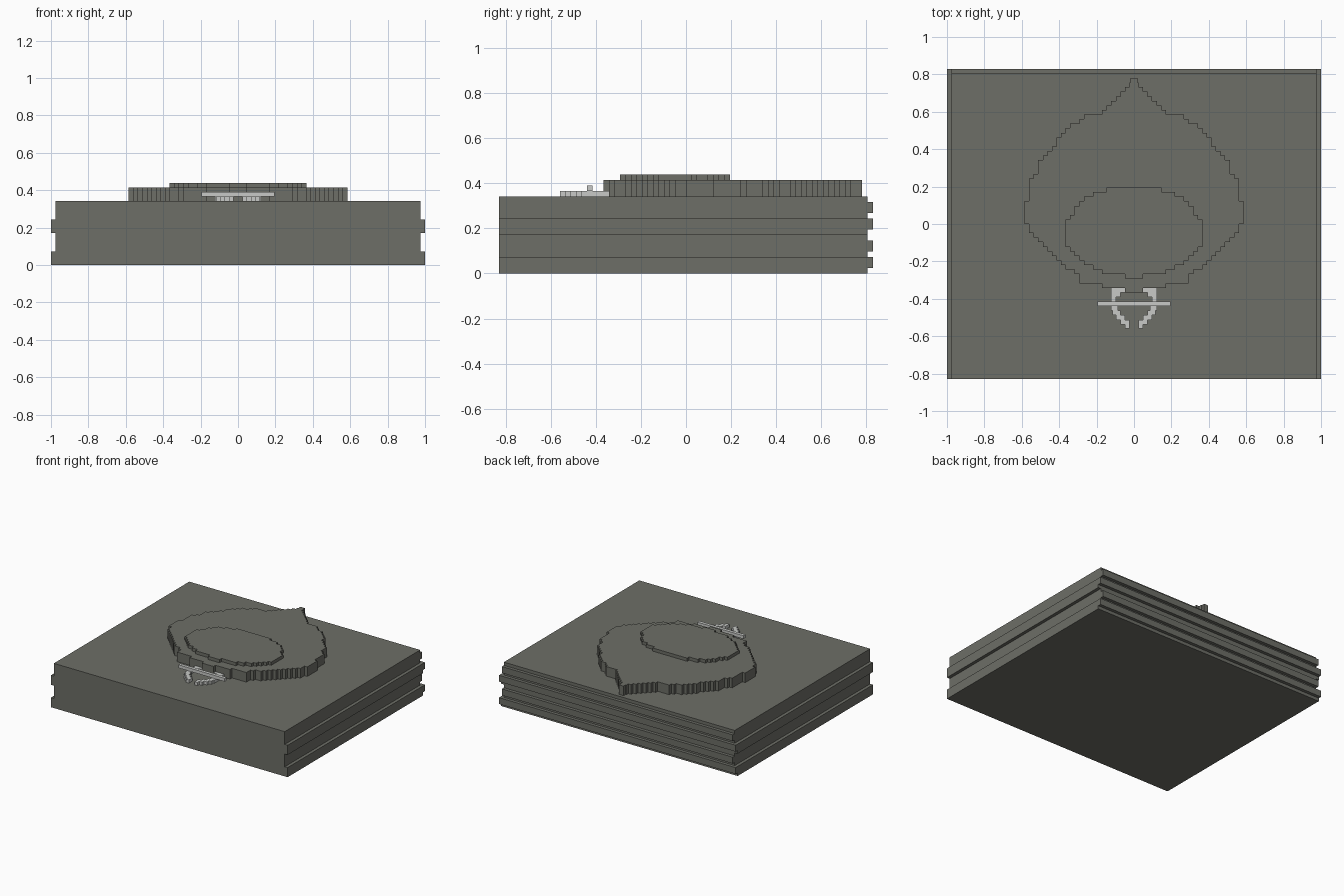
import bpy, bmesh

if "Cube" in bpy.data.objects:
    bpy.data.objects.remove(bpy.data.objects["Cube"])

U = 2 / 82  # one block of the grid


def material(name, col):
    m = bpy.data.materials.new(name)
    m.diffuse_color = (*col, 1)
    m.use_nodes = True
    m.node_tree.nodes["Principled BSDF"].inputs["Base Color"].default_value = m.diffuse_color
    return m


STONE = material("dark grey", (0.153, 0.156, 0.135))
PALE = material("light grey", (0.58, 0.59, 0.57))


def prism(name, pts, depth, mat):
    """Extrude a closed outline of 3D points (in grid units) along depth."""
    bm = bmesh.new()
    face = bm.faces.new([bm.verts.new([c * U for c in p]) for p in pts])
    out = bmesh.ops.extrude_face_region(bm, geom=[face], use_keep_orig=True)
    verts = [g for g in out["geom"] if isinstance(g, bmesh.types.BMVert)]
    bmesh.ops.translate(bm, verts=verts, vec=[c * U for c in depth])
    bmesh.ops.recalc_face_normals(bm, faces=bm.faces)
    me = bpy.data.meshes.new(name)
    bm.to_mesh(me)
    bm.free()
    me.materials.append(mat)
    ob = bpy.data.objects.new(name, me)
    bpy.context.collection.objects.link(ob)
    return ob


def box(name, x, y, z, mat):
    pts = [(x[0], y[0], z[0]), (x[1], y[0], z[0]), (x[1], y[1], z[0]), (x[0], y[1], z[0])]
    return prism(name, pts, (0, 0, z[1] - z[0]), mat)


def stepped(name, top, runs, z, mat):
    """Stair-stepped plate; runs are (left, right, rows) from the back forwards."""
    left, right, y = [], [], top
    for x0, x1, n in runs:
        left += [(x0, y, z[0]), (x0, y - n, z[0])]
        right += [(x1, y, z[0]), (x1, y - n, z[0])]
        y -= n
    return prism(name, left + right[::-1], (0, 0, z[1] - z[0]), mat)


def symmetric(runs):
    return [(-w, w, n) for w, n in runs]


# Slab: front profile with stepped side ridges, extruded to the back
half = [(41, 0), (41, 3), (40, 3), (40, 7), (41, 7), (41, 10), (40, 10), (40, 14)]
profile = [(x, -34, z) for x, z in half] + [(-x, -34, z) for x, z in half[::-1]]
prism("slab", profile, (0, 67, 0), STONE)

# Back ridges
for i, (z0, z1, w) in enumerate([(1, 3, 41), (4, 6, 40), (8, 10, 41), (11, 13, 40)]):
    box(f"back_ridge_{i + 1}", (-w, w), (33, 34), (z0, z1), STONE)

# Large pointed plate: (half width, rows)
stepped("pointed_plate", 32, symmetric([
    (0.75, 1), (1, 1), (2, 1), (3, 1), (4, 1), (5, 1), (6, 1), (7, 1),
    (11, 1), (12, 1), (14, 1), (15, 1), (16, 1), (17, 2), (18, 1), (19, 1), (20, 1),
    (21, 3), (22, 1), (23, 5), (24, 5), (23, 2), (22, 1), (21, 1), (20, 1), (19, 1),
    (18, 1), (17, 1), (16, 1), (15, 1), (13, 1), (12, 2), (7, 1), (2, 1)]),
    (14, 17), STONE)

# Raised oval on top of it
stepped("raised_oval", 8, symmetric([
    (6, 1), (9, 1), (11, 1), (12, 1), (13, 2), (14, 1), (15, 6), (14, 1),
    (13, 1), (12, 1), (11, 1), (9, 1), (7, 1), (2, 1)]), (17, 18), STONE)

# Pale curved prongs, mirrored, with a cross bar over them
prong = [(2, 5, 1), (3, 5, 1), (4, 5, 2), (3.5, 5, 1), (3, 4.7, 1),
         (2, 4, 1), (1, 3, 1), (1, 2, 0.9)]
stepped("right_prong", -14, prong, (14, 15), PALE)
stepped("left_prong", -14, [(-b, -a, n) for a, b, n in prong], (14, 15), PALE)
box("cross_bar", (-8, 8), (-18, -17), (15, 16), PALE)
